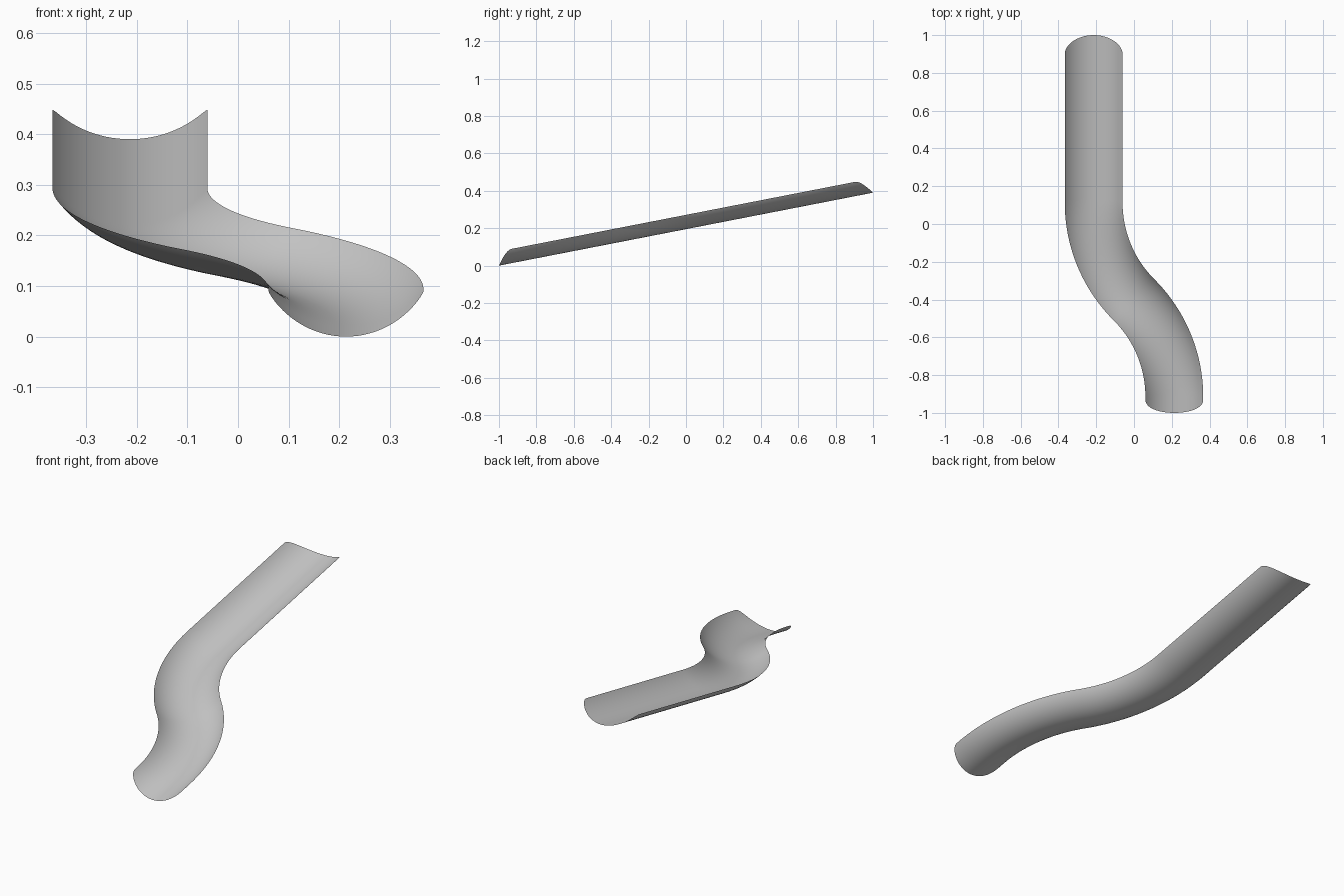
import bpy, bmesh, math

if "Cube" in bpy.data.objects:
    bpy.data.objects.remove(bpy.data.objects["Cube"])

HALF_W, DEPTH = 0.153, 0.075         # trough half-width and depth
OFFSET, RADIUS = 0.2135, 0.727       # S-bend side offset and bend radius
END_ROUND = 0.085                    # how far the end lips are rounded back
TILT = math.atan(0.195)
BEND_Y = -0.387                      # plan position of the S inflection
TURN = math.acos(1 - OFFSET / RADIUS)
RISE = RADIUS * math.sin(TURN)

FRONT = 1 + BEND_Y - RISE            # straight run at the low end
ARC = RADIUS * TURN
BACK = 1 - BEND_Y - RISE             # straight run at the high end
TOTAL = FRONT + 2 * ARC + BACK


def path(s):
    """Plan point and heading (leaning toward -x) of the centre line."""
    if s < FRONT:
        return OFFSET, -1 + s, 0.0
    if s < FRONT + ARC:
        a = (s - FRONT) / RADIUS
        return OFFSET - RADIUS * (1 - math.cos(a)), BEND_Y - RISE + RADIUS * math.sin(a), a
    if s < FRONT + 2 * ARC:
        a = (FRONT + 2 * ARC - s) / RADIUS
        return -OFFSET + RADIUS * (1 - math.cos(a)), BEND_Y + RISE - RADIUS * math.sin(a), a
    return -OFFSET, 1 - (TOTAL - s), 0.0


# circular-arc trough section
ARC_R = (HALF_W ** 2 + DEPTH ** 2) / (2 * DEPTH)


def surface_point(t, u):
    lip = END_ROUND * (1 - math.sqrt(max(0, 1 - u * u)))
    x, y, a = path(lip + (TOTAL - 2 * lip) * t)
    w = u * HALF_W
    h = ARC_R - math.sqrt(ARC_R ** 2 - w * w)
    px, py = x + w * math.cos(a), y + w * math.sin(a)
    return (px, py - h * math.sin(TILT),
            (py + 1) * math.tan(TILT) + h * math.cos(TILT))


# slide sheet swept along the sloping S path
ROWS, COLS = 120, 40
bm = bmesh.new()
grid = [[bm.verts.new(surface_point(i / ROWS, math.sin(math.pi * (j / COLS - 0.5))))
         for j in range(COLS + 1)] for i in range(ROWS + 1)]
for i in range(ROWS):
    for j in range(COLS):
        f = bm.faces.new((grid[i][j], grid[i][j + 1], grid[i + 1][j + 1], grid[i + 1][j]))
        f.smooth = True
mesh = bpy.data.meshes.new("slide_trough")
bm.to_mesh(mesh)
bm.free()
slide = bpy.data.objects.new("slide_trough", mesh)
bpy.context.collection.objects.link(slide)
